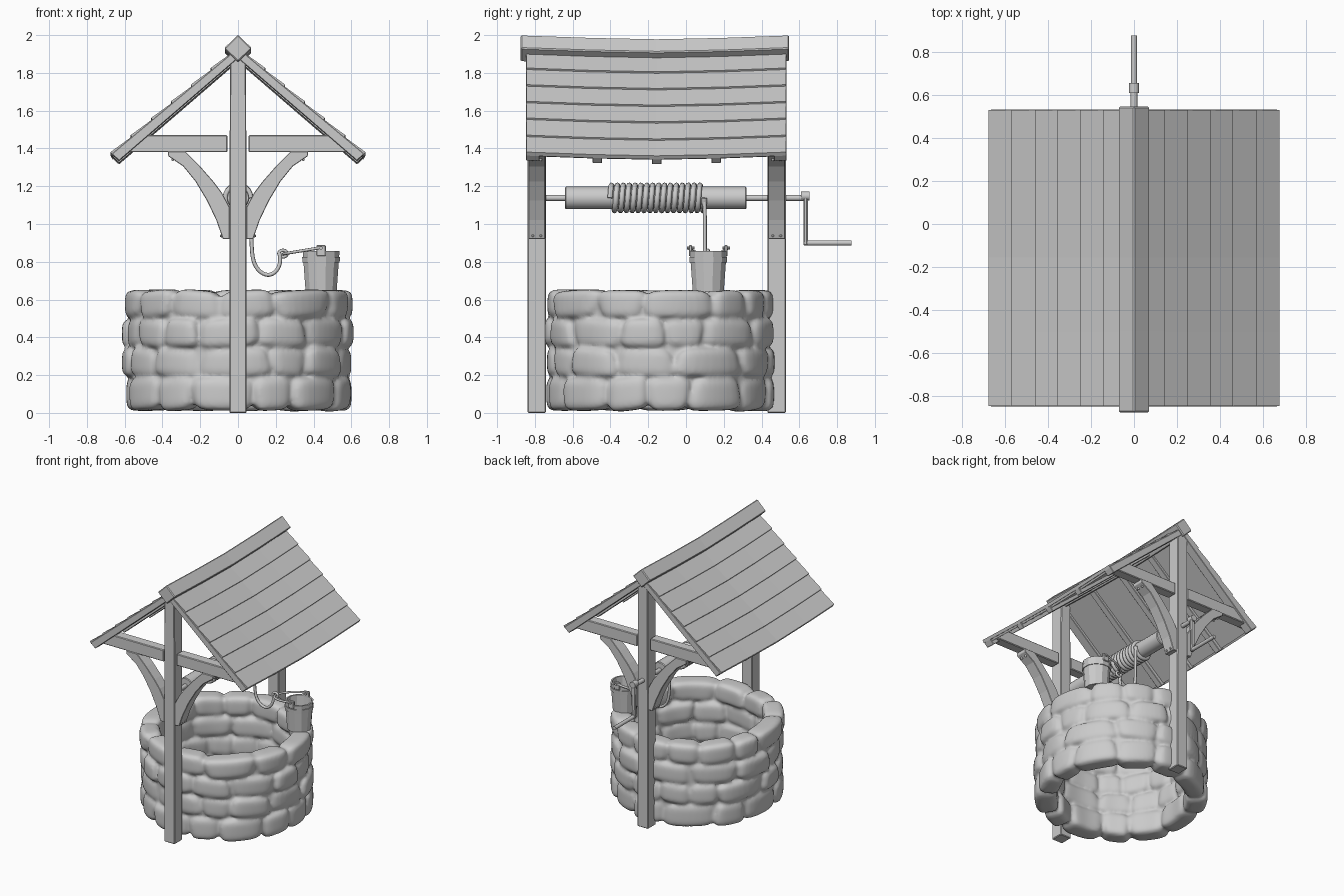
import bpy, bmesh, math, random
from mathutils import Vector

if "Cube" in bpy.data.objects:
    bpy.data.objects.remove(bpy.data.objects["Cube"])

random.seed(7)
YF, YB, YM = -0.79, 0.48, -0.155   # front post, back post, middle of roof


def finish(name, bm, bevel=0.0, smooth=None):
    bmesh.ops.recalc_face_normals(bm, faces=bm.faces)
    me = bpy.data.meshes.new(name)
    bm.to_mesh(me)
    bm.free()
    ob = bpy.data.objects.new(name, me)
    bpy.context.collection.objects.link(ob)
    if bevel:
        m = ob.modifiers.new("bevel", 'BEVEL')
        m.width, m.segments, m.limit_method = bevel, 1, 'ANGLE'
    if smooth:
        bpy.ops.object.select_all(action='DESELECT')
        bpy.context.view_layer.objects.active = ob
        ob.select_set(True)
        bpy.ops.object.shade_smooth_by_angle(angle=math.radians(smooth))
    return ob


def prism(name, pts, ys, dz=None, bevel=0.005):
    """Loft an xz outline through the y stations, each shifted by dz."""
    bm = bmesh.new()
    dz = dz or [0] * len(ys)
    rings = [[bm.verts.new((x, y, z + d)) for x, z in pts] for y, d in zip(ys, dz)]
    n = len(pts)
    for a, b in zip(rings, rings[1:]):
        for i in range(n):
            bm.faces.new((a[i], a[(i + 1) % n], b[(i + 1) % n], b[i]))
    bm.faces.new(rings[0])
    bm.faces.new(rings[-1][::-1])
    return finish(name, bm, bevel)


def lathe(name, profile, loc, axis='Z', sides=24, smooth=40, hollow=False):
    """Revolve a (radius, height) profile; capped at both ends unless hollow."""
    bm = bmesh.new()
    rings = []
    for r, h in profile:
        ring = []
        for i in range(sides):
            a = 2 * math.pi * (i + 0.5) / sides
            c, s = r * math.cos(a), r * math.sin(a)
            p = {'Z': (c, s, h), 'Y': (c, h, s), 'X': (h, c, s)}[axis]
            ring.append(bm.verts.new(Vector(p) + Vector(loc)))
        rings.append(ring)
    pairs = list(zip(rings, rings[1:]))
    if hollow:
        pairs.append((rings[-1], rings[0]))
    for a, b in pairs:
        for i in range(sides):
            j = (i + 1) % sides
            bm.faces.new((a[i], a[j], b[j], b[i]))
    if not hollow:
        bm.faces.new(rings[0])
        bm.faces.new(rings[-1])
    return finish(name, bm, 0, smooth)


def rod(name, r, y0, y1, z, x=0, sides=16):
    return lathe(name, [(r, y0), (r, y1)], (x, 0, z), 'Y', sides)


def tube(name, pts, r, kind='POLY', cyclic=False):
    cu = bpy.data.curves.new(name, 'CURVE')
    cu.dimensions, cu.bevel_depth, cu.bevel_resolution = '3D', r, 2
    cu.use_fill_caps = True
    sp = cu.splines.new(kind)
    sp.points.add(len(pts) - 1)
    for p, co in zip(sp.points, pts):
        p.co = (*co, 1)
    sp.use_cyclic_u = cyclic
    if kind == 'NURBS':
        sp.use_endpoint_u, sp.order_u, sp.resolution_u = True, 4, 6
    ob = bpy.data.objects.new(name, cu)
    bpy.context.collection.objects.link(ob)
    return ob


# Stone wall: rounded stones bent round the ring, fused by a remesh
block = bmesh.new()
bmesh.ops.create_cube(block, size=2)
bmesh.ops.subdivide_edges(block, edges=block.edges[:], cuts=7, use_grid_fill=True)
block.verts.index_update()
unit = [v.co / sum(abs(c) ** 4.5 for c in v.co) ** (1 / 4.5) for v in block.verts]
quads = [[v.index for v in f.verts] for f in block.faces]
block.free()


def stone(bm, a, da, r, hr, z, hz):
    skew, tilt, taper = (random.uniform(-0.14, 0.14) for _ in range(3))
    vs = []
    for q in unit:
        ang = a + da * q.x * (1 + taper * q.z)
        rad = r + hr * (q.y + skew * q.x)
        vs.append(bm.verts.new((rad * math.cos(ang), rad * math.sin(ang),
                                z + hz * (q.z + tilt * q.x))))
    for f in quads:
        bm.faces.new([vs[i] for i in f])


bm = bmesh.new()
rows = [0.012, 0.19, 0.345, 0.5, 0.65]
for z0, z1 in zip(rows, rows[1:]):
    w = [random.uniform(0.55, 1.25) for _ in range(13)]
    ang = random.uniform(0, 1)
    for wi in w:
        da = math.pi * wi / sum(w)
        stone(bm, ang + da, da, 0.53 + random.uniform(-0.014, 0.008),
              0.077 + random.uniform(-0.006, 0.004), (z0 + z1) / 2, (z1 - z0) / 2)
        ang += 2 * da
core = [[bm.verts.new((r * math.cos(t), r * math.sin(t), z))
         for r, z in ((0.485, 0.045), (0.57, 0.045), (0.57, 0.615), (0.485, 0.615))]
        for t in [2 * math.pi * i / 48 for i in range(48)]]
for i in range(48):
    a, b = core[i], core[(i + 1) % 48]
    for j in range(4):
        bm.faces.new((a[j], a[(j + 1) % 4], b[(j + 1) % 4], b[j]))
wall = finish("stone_wall", bm)
wall.location.y = -0.14
m = wall.modifiers.new("fuse", 'REMESH')
m.mode, m.voxel_size, m.use_smooth_shade = 'VOXEL', 0.013, True
m = wall.modifiers.new("soften", 'SMOOTH')
m.factor, m.iterations = 0.5, 4

# Timber frame at each end: post, tie beams, curved braces, bolts
low = [(0.045, 0.92), (0.08, 0.92), (0.115, 1.02), (0.165, 1.125), (0.225, 1.225),
       (0.29, 1.305), (0.37, 1.36), (0.37, 1.385)]
top = [(0.28, 1.385), (0.2, 1.305), (0.13, 1.225), (0.085, 1.165), (0.045, 1.09)]
tie = [(0.055, 1.38), (0.61, 1.38), (0.54, 1.47), (0.055, 1.47)]
for end, yc in (("front", YF), ("back", YB)):
    prism(end + "_post", [(-0.046, 0), (0.046, 0), (0.043, 1.93), (-0.043, 1.93)],
          [yc - 0.049, yc + 0.049])
    for side, s in (("left", -1), ("right", 1)):
        tag = f"{end}_{side}_"
        flip = lambda pts: [(s * x, z) for x, z in pts]
        prism(tag + "tie_beam", flip(tie), [yc - 0.038, yc + 0.038])
        prism(tag + "brace", flip(low + top), [yc - 0.045, yc + 0.045], bevel=0.003)
        for dy in (-0.021, 0.021):
            lathe(tag + "lower_bolt", [(0.008, 0), (0.008, s * 0.012), (0.004, s * 0.016)],
                  (s * 0.079, yc + dy, 0.937), 'X', 8)
            lathe(tag + "upper_bolt", [(0.008, 0.012), (0.008, -0.006), (0.004, -0.012)],
                  (s * 0.345, yc + dy, 1.345), 'Z', 8)

# Roof: rafters, lining, six lapped planks a side and the ridge beam, sagging mid-span
sag = lambda y: -0.02 * (1 - min(1, abs(y - YM) / 0.685) ** 1.5)
xs = [0.03, 0.145, 0.25, 0.355, 0.46, 0.568, 0.675]
roof = lambda x: 1.94 - 0.84 * x
ys = [-0.845, -0.5, YM, 0.19, 0.53]
dz = [sag(y) for y in ys]
rafter = [(0.0, 1.932), (0.668, 1.372), (0.63, 1.335), (0.0, 1.878)]
lining = [(0.0, 1.925), (0.655, 1.375), (0.642, 1.36), (0.0, 1.9)]
for side, s in (("left", -1), ("right", 1)):
    flip = lambda pts: [(s * x, z) for x, z in pts]
    for i, (y0, y1) in enumerate(((-0.847, -0.775), (-0.495, -0.445), (-0.18, -0.13),
                                  (0.135, 0.185), (0.465, 0.533))):
        prism(f"{side}_rafter_{i}", flip(rafter), [y0, y1], [sag(y0), sag(y1)], 0.003)
    prism(f"{side}_roof_lining", flip(lining), ys, dz, 0)
    for i in range(6):
        a, b = xs[i] - (0.015 if i else 0), xs[i + 1]
        pl = [(a, roof(a) - 0.006), (b, roof(b) + 0.008),
              (b - 0.012, roof(b) - 0.011), (a - 0.006, roof(a) - 0.024)]
        prism(f"{side}_roof_plank_{i}", flip(pl), ys, dz, 0)
prism("ridge_beam", [(0, 2.002), (0.074, 1.93), (0, 1.858), (-0.074, 1.93)],
      [-0.875, -0.5, YM, 0.19, 0.545], [0] + dz[1:4] + [0], 0.006)

# Windlass: axle, drum and crank
AZ = 1.138
rod("axle", 0.016, -0.78, 0.645, AZ)
lathe("drum", [(0.055, -0.64), (0.06, -0.635), (0.06, 0.315), (0.055, 0.32)], (0, 0, AZ), 'Y', 20)
rod("crank_hub", 0.024, 0.608, 0.655, 1.148, sides=12)
prism("crank_arm", [(-0.014, 0.885), (0.014, 0.885), (0.02, 1.165), (-0.02, 1.165)],
      [0.622, 0.645], bevel=0.006)
rod("crank_handle", 0.014, 0.625, 0.875, 0.9, sides=12)

# Rope: coil on the drum, hanging length and end loop
N = 16
coil = [(0.067 * math.cos(t), -0.402 + 0.5 * t / (2 * math.pi * N), AZ + 0.067 * math.sin(t))
        for t in [2 * math.pi * i / 20 for i in range(N * 20 + 1)]]
tube("rope_coil", coil, 0.0145)
tube("hanging_rope", [(0.067, 0.097, AZ), (0.07, 0.1, 1.05), (0.071, 0.1, 0.93), (0.074, 0.1, 0.80),
                      (0.12, 0.103, 0.735), (0.19, 0.106, 0.72), (0.232, 0.11, 0.79),
                      (0.22, 0.117, 0.845)], 0.0105, 'NURBS')
tube("rope_loop", [(0.238 + 0.022 * math.cos(t), 0.117, 0.843 + 0.018 * math.sin(t))
                   for t in [2 * math.pi * i / 12 for i in range(12)]], 0.009, cyclic=True)

# Bucket: hollow faceted body, hoop, ears and fallen handle
B = (0.44, 0.118, 0)
lathe("bucket", [(0.085, 0.642), (0.101, 0.856), (0.089, 0.856), (0.074, 0.67)], B, 'Z', 12, 20)
lathe("bucket_hoop", [(0.094, 0.795), (0.1015, 0.795), (0.104, 0.825), (0.094, 0.825)],
      B, 'Z', 12, 20, hollow=True)
for i, s in enumerate((-1, 1)):
    y = B[1] + s * 0.094
    prism(f"bucket_ear_{i}", [(0.415, 0.83), (0.465, 0.83), (0.465, 0.888), (0.415, 0.888)],
          [y - 0.009, y + 0.009], bevel=0.004)
    rod(f"ear_pin_{i}", 0.009, y - 0.02, y + 0.02, 0.873, 0.44, 8)
tube("bucket_handle", [(0.44 - 0.2 * math.sin(t), B[1] - 0.1 * math.cos(t), 0.875 - 0.033 * math.sin(t))
                       for t in [math.pi * i / 16 for i in range(17)]], 0.008)
